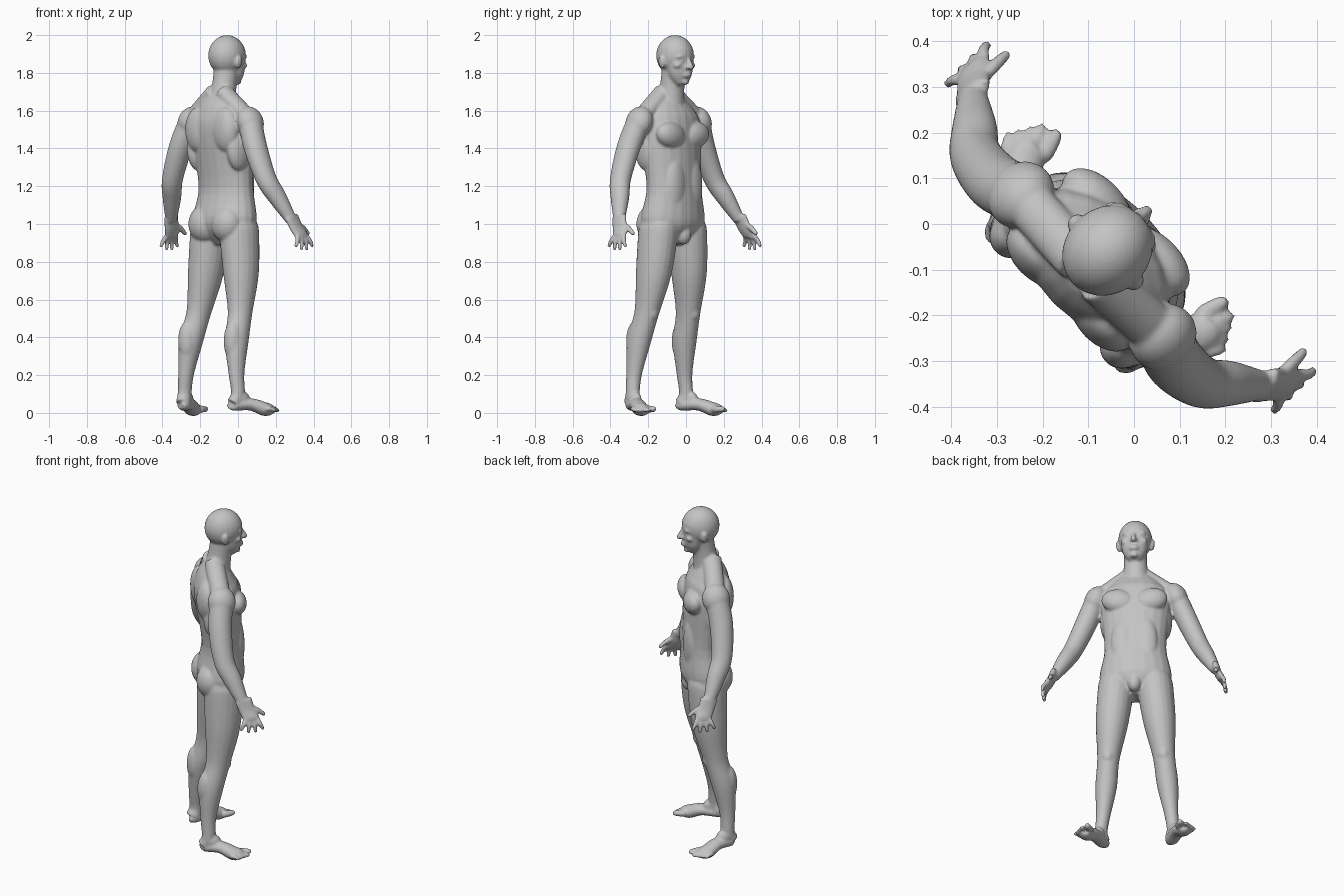
import bpy, bmesh, math
from mathutils import Vector, Matrix

default_cube = bpy.data.objects.get("Cube")
if default_cube:
    bpy.data.objects.remove(default_cube)

# Local frame: x is the figure's own right, y is forward, z is up
RIGHT, FORWARD, UP = Vector((1, 0, 0)), Vector((0, 1, 0)), Vector((0, 0, 1))
SIDES = 20
bm = bmesh.new()


def sides_of(x):
    """Parts away from the middle plane are made twice."""
    return (1, -1) if x else (1,)


def ball(center, size, tilt=0):
    """Ellipsoid for a muscle or a facial feature."""
    for side in sides_of(center[0]):
        place = Matrix.Translation((side * center[0], center[1], center[2]))
        turn = Matrix.Rotation(side * tilt, 4, 'Y')
        scale = Matrix.Diagonal((*size, 1))
        bmesh.ops.create_uvsphere(bm, u_segments=SIDES, v_segments=SIDES, radius=1,
                                  matrix=place @ turn @ scale)


def curve_point(before, start, end, after, t):
    """Catmull-Rom interpolation between two rings."""
    tangent_in, tangent_out = (end - before) / 2, (after - start) / 2
    blend = t * t * (3 - 2 * t)
    return (start.lerp(end, blend) + tangent_in * t * (1 - t) ** 2
            - tangent_out * t * t * (1 - t))


def smooth_path(rings, steps=5):
    keys = [Vector((*center, radius)) for center, radius in rings]
    padded = [keys[0]] + keys + [keys[-1]]
    path = [curve_point(*padded[i:i + 4], step / steps)
            for i in range(len(keys) - 1) for step in range(steps)]
    return path + [keys[-1]]


def tube(rings, depth=1, ref=FORWARD):
    """Loft through (center, radius) rings; depth is the thickness ratio along ref."""
    path = smooth_path(rings)
    centers = [point.xyz for point in path]
    for side in sides_of(centers[-1].x):
        loops = []
        for i, point in enumerate(path):
            ahead = centers[min(i + 1, len(path) - 1)]
            behind = centers[max(i - 1, 0)]
            along = (ahead - behind).normalized()
            across = ref.cross(along).normalized()
            outward = along.cross(across)
            loop = []
            for k in range(SIDES):
                angle = math.tau * k / SIDES
                offset = across * math.cos(angle) + outward * math.sin(angle) * depth
                spot = centers[i] + offset * point.w
                loop.append(bm.verts.new((side * spot.x, spot.y, spot.z)))
            loops.append(loop)
        faces = [bm.faces.new(loops[0]), bm.faces.new(loops[-1])]
        for low, high in zip(loops, loops[1:]):
            for k in range(SIDES):
                following = (k + 1) % SIDES
                faces.append(bm.faces.new((low[k], high[k], high[following], low[following])))
        bmesh.ops.recalc_face_normals(bm, faces=faces)


def digit(base, tip, radius, bend):
    """Finger or toe with a rounded tip."""
    knuckle = base.lerp(tip, .5) + bend
    tip_radius = radius * .85
    tube([(base, radius), (knuckle, radius), (tip, tip_radius)], ref=RIGHT)
    ball(tip, (tip_radius, tip_radius, tip_radius))


# Joints of the right side
shoulder = Vector((.22, -.13, 1.55))
elbow = Vector((.35, -.14, 1.24))
wrist = Vector((.45, -.05, 1.02))
knuckles = Vector((.485, -.01, .94))
hip = Vector((.11, -.1, .95))
knee = Vector((.155, -.14, .53))
ankle = Vector((.2, -.2, .1))
heel = Vector((.19, -.22, .04))
toe_root = Vector((.27, -.05, .02))


def build_torso():
    spine = ((-.1, .89, .08), (-.1, 1, .198), (-.09, 1.2, .172),
             (-.12, 1.5, .195), (-.13, 1.6, .16), (-.13, 1.67, .1))
    tube([(Vector((0, y, z)), width) for y, z, width in spine], depth=.65)
    # neck and shoulder slopes
    nape, throat = Vector((0, -.125, 1.6)), Vector((0, -.085, 1.84))
    tube([(nape, .085), (nape.lerp(throat, .5), .066), (throat, .066)])
    tube([(Vector((.03, -.14, 1.7)), .045), (shoulder, .045)], depth=1.2)
    # chest, shoulder blades, flanks, buttocks, belly, groin
    ball(center=(.09, -.025, 1.47), size=(.095, .056, .07), tilt=-.2)
    ball(center=(.1, -.195, 1.5), size=(.085, .055, .12))
    ball(center=(.15, -.14, 1.4), size=(.05, .08, .12))
    ball(center=(.085, -.165, 1), size=(.09, .083, .1))
    ball(center=(.06, -.02, 1.2), size=(.07, .045, .17))
    ball(center=(0, -.02, .945), size=(.04, .045, .055))


def build_arms():
    ball(shoulder - UP * .01, size=(.066, .078, .085), tilt=-.4)
    biceps = shoulder.lerp(elbow, .45) - FORWARD * .015
    forearm = elbow.lerp(wrist, .45)
    tube([(shoulder, .06), (biceps, .06), (elbow, .053), (forearm, .047), (wrist, .029)],
         depth=1.1)
    # palm
    tube([(wrist + UP * .02, .022), (wrist.lerp(knuckles, .5), .021),
          (knuckles, .02), (knuckles - UP * .015, .014)], depth=2.2)
    # four fingers fanned out from the knuckles, then the thumb
    for i in range(4):
        fan = i / 3 - .5
        arch = math.cos(fan * math.pi)
        base = knuckles - FORWARD * fan * .065
        tip = base + RIGHT * .02 - FORWARD * fan * .055 - UP * (.055 + .018 * arch)
        digit(base, tip, .0125, bend=RIGHT * .007)
    thumb_root = wrist.lerp(knuckles, .3) + FORWARD * .03
    digit(thumb_root, thumb_root + FORWARD * .07 - UP * .045, .0145, bend=UP * .006)


def build_legs():
    thigh = hip.lerp(knee, .5) + FORWARD * .01
    calf = knee.lerp(ankle, .35) - FORWARD * .02
    shin = knee.lerp(ankle, .75) - FORWARD * .015
    tube([(hip + UP * .06, .09), (hip, .1), (thigh, .09), (knee, .062),
          (calf, .06), (shin, .04), (ankle, .035), (heel + UP * .01, .038)], depth=1.1)
    # calf muscle and kneecap
    ball(calf - FORWARD * .025, size=(.05, .052, .11))
    ball(knee + FORWARD * .045, size=(.036, .03, .045))


def build_feet():
    instep = heel.lerp(toe_root, .5) + UP * .015
    tube([(heel - FORWARD * .018, .022), (heel, .036), (instep, .041),
          (toe_root - FORWARD * .02, .046), (toe_root + FORWARD * .02, .036)],
         depth=.8, ref=RIGHT.cross(FORWARD))
    ball(heel.lerp(toe_root, .25) + UP * .04, size=(.032, .045, .04))
    # big toe, then four small ones along a slanted line
    big_root = toe_root - RIGHT * .027 + FORWARD * .01
    digit(big_root, big_root + FORWARD * .055 + RIGHT * .015, .0185, bend=UP * 0)
    for i in range(4):
        slant = RIGHT * .013 - FORWARD * .015
        base = toe_root + slant * i
        tip = base + RIGHT * .022 + FORWARD * (.055 - .006 * i) - UP * .007
        digit(base, tip, .0135 - .0006 * i, bend=UP * .006)


def build_head():
    # skull, then the face tapering down to the chin
    ball(center=(0, -.082, 1.892), size=(.094, .106, .108))
    face = ((-.052, 1.92, .082), (-.046, 1.82, .073), (-.038, 1.775, .06),
            (-.024, 1.737, .03))
    tube([(Vector((0, y, z)), width) for y, z, width in face], depth=.88)
    ball(center=(0, -.004, 1.752), size=(.024, .018, .016))
    # brows, eyes, cheekbones
    ball(center=(.033, 0, 1.888), size=(.034, .018, .012), tilt=.1)
    ball(center=(.034, .002, 1.866), size=(.015, .014, .009))
    ball(center=(.05, -.012, 1.842), size=(.025, .022, .018), tilt=.3)
    # nose bridge, tip and nostrils
    bridge, nose_tip = Vector((0, .012, 1.885)), Vector((0, .04, 1.83))
    tube([(bridge, .009), (bridge.lerp(nose_tip, .6), .012), (nose_tip, .013),
          (nose_tip - FORWARD * .01 - UP * .008, .01)])
    ball(nose_tip + RIGHT * .013 - FORWARD * .016, size=(.01, .013, .009))
    # mouth and lips
    mouth = Vector((0, .006, 1.79))
    ball(mouth, size=(.03, .019, .02))
    for lip in (UP, -UP):
        ball(mouth + FORWARD * .012 + lip * .007, size=(.024, .011, .0065))
    # ears
    ball(center=(.096, -.088, 1.855), size=(.011, .021, .034), tilt=.2)


for build in (build_torso, build_arms, build_legs, build_feet, build_head):
    build()

# Turn the figure to its stance and fuse the parts into one smooth skin
bmesh.ops.rotate(bm, verts=bm.verts, cent=(0, 0, 0),
                 matrix=Matrix.Rotation(-math.pi / 4, 3, 'Z'))
mesh = bpy.data.meshes.new("human_figure")
bm.to_mesh(mesh)
bm.free()
figure = bpy.data.objects.new("human_figure", mesh)
bpy.context.collection.objects.link(figure)

skin = bpy.data.materials.new("plain_grey")
skin.use_nodes = True
skin.diffuse_color = (.55, .55, .55, 1)
skin.node_tree.nodes["Principled BSDF"].inputs["Base Color"].default_value = skin.diffuse_color
mesh.materials.append(skin)

fuse = figure.modifiers.new("fuse", 'REMESH')
fuse.mode = 'VOXEL'
fuse.voxel_size = .0065
fuse.use_smooth_shade = True
soften = figure.modifiers.new("soften", 'SMOOTH')
soften.iterations = 8
